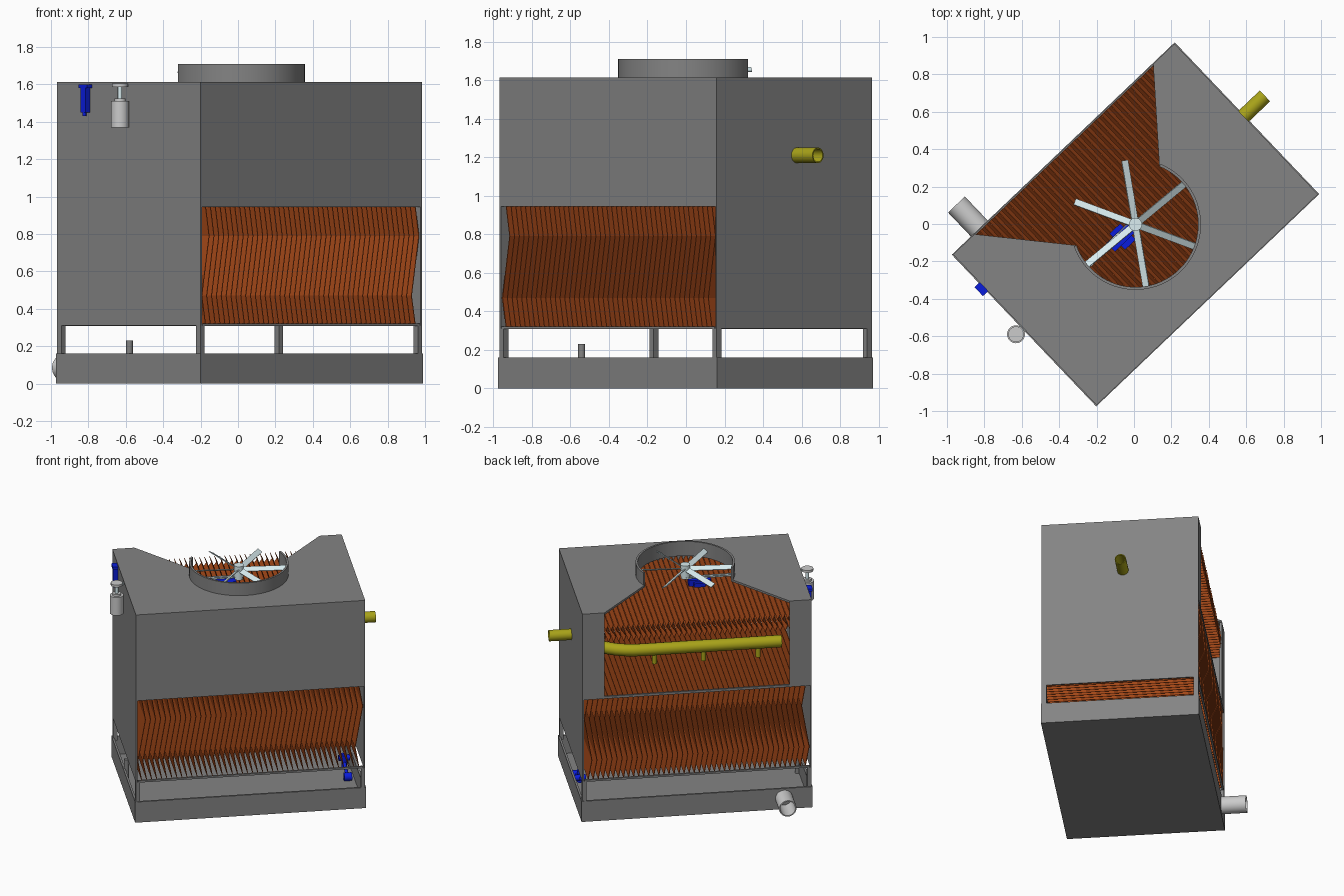
import bpy, bmesh, math
from mathutils import Matrix, Vector

if "Cube" in bpy.data.objects:
    bpy.data.objects.remove(bpy.data.objects["Cube"])

# Plan is turned on z: local u = long axis, v = short axis
TURN = Matrix.Translation((0.008, -0.002, 0)) @ Matrix.Rotation(math.radians(43.6), 4, 'Z')
HU, HV = 0.817, 0.556
T = 0.015


def material(name, rgb):
    m = bpy.data.materials.new(name)
    m.diffuse_color = (*rgb, 1)
    m.use_nodes = True
    m.node_tree.nodes["Principled BSDF"].inputs["Base Color"].default_value = m.diffuse_color
    return m


BODY = material("dark_grey_casing", (0.23, 0.23, 0.23))
ORANGE = material("orange_sheet", (0.37, 0.064, 0.009))
YELLOW = material("yellow_pipe", (0.40, 0.37, 0.01))
BLUE = material("blue_fitting", (0.003, 0.012, 0.72))
PALE = material("pale_metal", (0.70, 0.85, 0.88))


def finish(bm, name, mat=None, smooth=False):
    bmesh.ops.recalc_face_normals(bm, faces=bm.faces)
    bm.transform(TURN)
    me = bpy.data.meshes.new(name)
    bm.to_mesh(me)
    bm.free()
    ob = bpy.data.objects.new(name, me)
    bpy.context.collection.objects.link(ob)
    if mat:
        me.materials.append(mat)
    if smooth:
        bpy.context.view_layer.objects.active = ob
        ob.select_set(True)
        bpy.ops.object.shade_smooth_by_angle(angle=math.radians(35))
        ob.select_set(False)
    return ob


def add_box(bm, u, v, z):
    """Box from (min, max) pairs."""
    m = Matrix.Translation(((u[0]+u[1])/2, (v[0]+v[1])/2, (z[0]+z[1])/2)) @ \
        Matrix.Diagonal((u[1]-u[0], v[1]-v[0], z[1]-z[0], 1))
    bmesh.ops.create_cube(bm, size=1, matrix=m)


def boxes(name, items, mat=None):
    bm = bmesh.new()
    for it in items:
        add_box(bm, *it)
    return finish(bm, name, mat)


def side(s, outer, depth):
    """Range of given depth just inside +outer or -outer."""
    return (outer-depth, outer) if s > 0 else (-outer, depth-outer)


def cyls(name, items, mat=None, n=24):
    bm = bmesh.new()
    for a, b, r in items:
        a, b = Vector(a), Vector(b)
        rot = (b-a).to_track_quat('Z', 'Y').to_matrix().to_4x4()
        bmesh.ops.create_cone(bm, cap_ends=True, segments=n, radius1=r, radius2=r,
                              depth=(b-a).length, matrix=Matrix.Translation((a+b)/2) @ rot)
    return finish(bm, name, mat, True)


def extrude_outline(name, pts, z0, z1, mat=None, smooth=False):
    bm = bmesh.new()
    f = bm.faces.new([bm.verts.new((x, y, z0)) for x, y in pts])
    g = bmesh.ops.extrude_face_region(bm, geom=[f])
    for e in g['geom']:
        if isinstance(e, bmesh.types.BMVert):
            e.co.z = z1
    return finish(bm, name, mat, smooth)


def tube(name, a, b, r, wall, mat=None, n=32):
    """Straight open pipe with a wall thickness."""
    a, b = Vector(a), Vector(b)
    q = (b-a).to_track_quat('Z', 'Y')
    bm = bmesh.new()
    prof = [(a, r), (b, r), (b, r-wall), (a, r-wall)]
    loops = [[bm.verts.new(p + q @ Vector((rr*math.cos(2*math.pi*i/n), rr*math.sin(2*math.pi*i/n), 0)))
              for i in range(n)] for p, rr in prof]
    for k in range(4):
        l, m = loops[k], loops[(k+1) % 4]
        for i in range(n):
            bm.faces.new((l[i], l[(i+1) % n], m[(i+1) % n], m[i]))
    return finish(bm, name, mat, True)


def swept_pipe(name, pts, r, mat):
    cu = bpy.data.curves.new(name, 'CURVE')
    cu.dimensions = '3D'
    cu.bevel_depth, cu.bevel_resolution, cu.use_fill_caps = r, 6, True
    sp = cu.splines.new('POLY')
    sp.points.add(len(pts)-1)
    for p, co in zip(sp.points, pts):
        p.co = (*co, 1)
    tmp = bpy.data.objects.new(name + "_path", cu)
    bpy.context.collection.objects.link(tmp)
    dg = bpy.context.evaluated_depsgraph_get()
    me = bpy.data.meshes.new_from_object(tmp.evaluated_get(dg))
    bm = bmesh.new()
    bm.from_mesh(me)
    bpy.data.objects.remove(tmp)
    finish(bm, name, mat, True)


def sheets(name, zs, shifts, pitch, count):
    """Stack of zigzag sheets lying across the tower."""
    bm = bmesh.new()
    for i in range(count):
        u = (i - (count-1)/2)*pitch
        rows = [[bm.verts.new((u+s+d, v, z)) for d, v in
                 ((-.002, -.55), (-.002, .55), (.002, .55), (.002, -.55))] for z, s in zip(zs, shifts)]
        for a, b in zip(rows, rows[1:]):
            for k in range(4):
                bm.faces.new((a[k], a[(k+1) % 4], b[(k+1) % 4], b[k]))
        bm.faces.new(rows[0])
        bm.faces.new(rows[-1])
    return finish(bm, name, ORANGE)


# Water basin with open top, slightly proud of the casing
BU, BV = HU+.006, HV+.004
boxes("basin", [((-BU, BU), (-BV, BV), (0, .02))] +
      [(side(s, BU, T), (-BV, BV), (.02, .16)) for s in (-1, 1)] +
      [((T-BU, BU-T), side(s, BV, T), (.02, .16)) for s in (-1, 1)], BODY)

# Corner posts and frame rail around the air inlets
boxes("corner_posts", [(side(s, HU, .03), side(t, HV, .035), (.14, .31)) for s in (-1, 1) for t in (-1, 1)], BODY)
boxes("inlet_rail", [((T-HU, HU-T), side(t, HV, T), (.308, .322)) for t in (-1, 1)], BODY)

# Casing: two full end walls, one long upper wall, one long wall cut away
boxes("end_walls", [(side(s, HU, .01), (-HV, HV), (.31, 1.6)) for s in (-1, 1)], BODY)
boxes("upper_wall", [((.01-HU, HU-.01), (-HV, T-HV), (.945, 1.6))], BODY)
boxes("cut_wall", [((.01-HU, -.66), (HV-T, HV), (.945, 1.6)), ((.66, HU-.01), (HV-T, HV), (.945, 1.6)),
                   ((-.66, .66), (HV-T, HV), (.945, .962))], BODY)

# Roof with fan hole and wedge cutaway, and open fan ring
R0, R1 = 0.335, 0.35
angs = [math.radians(24 - 228*i/48) for i in range(49)]
arc0 = [(R0*math.cos(a), R0*math.sin(a)) for a in angs]
arc1 = [(R1*math.cos(a), R1*math.sin(a)) for a in angs]
extrude_outline("roof", [(HU, HV), (.66, HV)] + arc0 + [(-.66, HV), (-HU, HV), (-HU, -HV), (HU, -HV)],
                1.597, 1.613, BODY)
extrude_outline("fan_ring", arc1 + arc0[::-1], 1.6, 1.71, BODY, True)

# Fill pack and drift eliminators
sheets("fill_pack", (.32, .47, .79, .95), (0, -.027, .027, 0), .036, 44)
sheets("drift_eliminators", (1.38, 1.42, 1.47, 1.51), (0, -.018, .018, 0), .036, 44)

# Fan: hub, six pitched blades
cyls("fan_hub", [((0, 0, 1.6), (0, 0, 1.69), .035)], PALE)
bm = bmesh.new()
for i in range(6):
    m = Matrix.Rotation(math.radians(60*i - 4), 4, 'Z') @ Matrix.Translation((.187, 0, 1.655)) @ \
        Matrix.Rotation(math.radians(32), 4, 'X') @ Matrix.Diagonal((.32, .04, .006, 1))
    bmesh.ops.create_cube(bm, size=1, matrix=m)
finish(bm, "fan_blades", PALE)

# Belt drive: outside motor, pulleys and belt to the fan
MU = -0.868
cyls("motor", [((MU, .015, 1.37), (MU, .015, 1.51), .048), ((MU, .015, 1.51), (MU, .015, 1.525), .03)])
cyls("motor_shaft", [((MU, .015, 1.52), (MU, .015, 1.6), .012)], PALE)
cyls("motor_pulley", [((MU, .015, 1.587), (MU, .015, 1.605), .042)])
cyls("fan_pulley", [((0, 0, 1.582), (0, 0, 1.6), .03)], PALE)
boxes("drive_belt", [((MU, 0), (v-.003, v+.003), (1.588, 1.598)) for v in (.004, .03)], PALE)

# Blue bearing bracket under the fan
boxes("fan_bearing", [((-.18, -.02), (-.03, .035), (1.53, 1.575)), ((-.135, -.055), (-.06, .06), (1.53, 1.56))], BLUE)

# Blue switch on the end wall
boxes("vibration_switch", [((-.85, -HU), (.3, .34), (1.45, 1.58)), ((-.855, -HU), (.285, .35), (1.58, 1.6))], BLUE)
cyls("switch_cable_gland", [((-.84, .32, 1.43), (-.84, .32, 1.45), .01)], BLUE, 12)

# Blue float valve in the basin
cyls("float_valve", [((.755, .1, .12), (.755, -.13, .05), .012), ((.73, -.13, .05), (.785, -.13, .05), .03),
                     ((.72, .06, .11), (.8, .06, .11), .022), ((.755, .02, .06), (.755, .02, .15), .02)], BLUE)

# Yellow inlet stub, forked header and spray nozzles
tube("water_inlet", (.72, .02, 1.21), (.975, .02, 1.21), .04, .006, YELLOW)
for s, label in ((1, "rear"), (-1, "front")):
    path = [(.78, .02, 1.205)]
    for i in range(11):
        a = math.pi/2*i/10
        path.append((.36 + .38*math.cos(a), .02 + s*.31*math.sin(a), 1.2))
    path.append((-.635, .02 + s*.31, 1.2))
    swept_pipe("spray_header_" + label, path, .044, YELLOW)
    cyls("spray_nozzles_" + label, [((u, s*.31 + .02, 1.09), (u, s*.31 + .02, 1.18), .018)
                                    for u in (.27, -.08, -.47)], YELLOW, 16)

# Basin drain pipe and overflow stub
tube("drain_pipe", (-.62, .55, .085), (-.62, .737, .085), .062, .008)
cyls("overflow_pipe", [((-.798, .015, .02), (-.798, .015, .23), .018)], BODY, 16)
